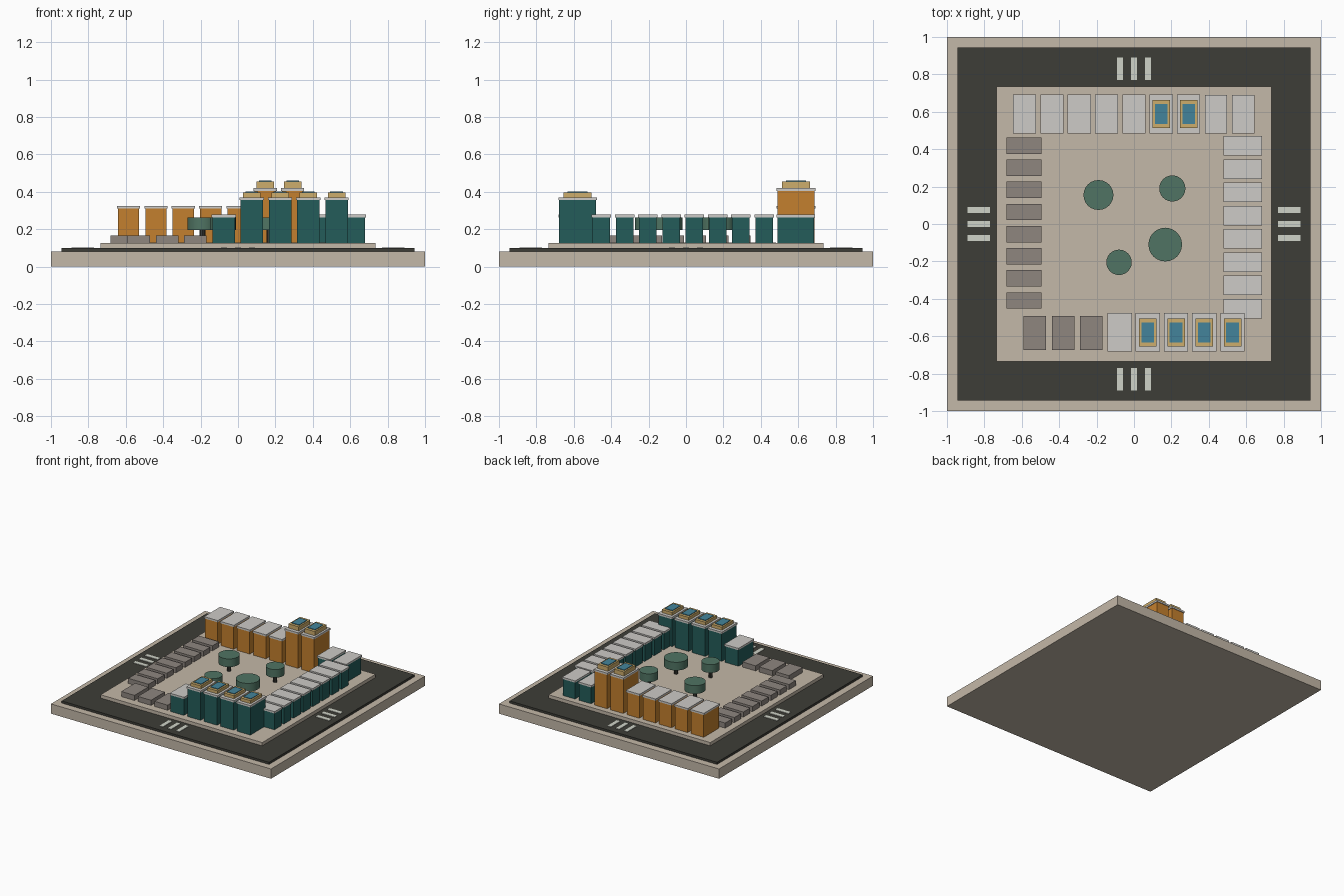
import bpy
import bmesh
from mathutils import Matrix, Vector

if "Cube" in bpy.data.objects:
    bpy.data.objects.remove(bpy.data.objects["Cube"], do_unlink=True)


def material(name, rgb):
    """Flat colour given in display values, stored as linear."""
    lin = [((c / 255 + 0.055) / 1.055) ** 2.4 for c in rgb]
    m = bpy.data.materials.new(name)
    m.use_nodes = True
    m.diffuse_color = (*lin, 1)
    m.node_tree.nodes["Principled BSDF"].inputs["Base Color"].default_value = (*lin, 1)
    return m


STONE = material("sandstone", (196, 184, 168))
ROAD = material("asphalt", (61, 61, 55))
PAINT = material("road paint", (208, 211, 200))
TEAL = material("teal wall", (36, 92, 90))
OCHRE = material("ochre wall", (196, 128, 46))
ROOF = material("pale roof", (205, 203, 199))
TAN = material("tan parapet", (206, 174, 108))
WATER = material("blue water", (68, 132, 155))
GREY = material("warm grey", (142, 134, 127))
LEAF = material("foliage green", (80, 116, 99))


def finish(name, bm, mat):
    mesh = bpy.data.meshes.new(name)
    bm.to_mesh(mesh)
    bm.free()
    mesh.materials.append(mat)
    obj = bpy.data.objects.new(name, mesh)
    bpy.context.collection.objects.link(obj)
    return obj


def box(name, x, y, w, d, z0, z1, mat):
    bm = bmesh.new()
    place = Matrix.Translation((x, y, (z0 + z1) / 2)) @ Matrix.Diagonal((w, d, z1 - z0, 1))
    bmesh.ops.create_cube(bm, size=1, matrix=place)
    return finish(name, bm, mat)


def cylinder(name, x, y, r, z0, z1, mat, sides):
    bm = bmesh.new()
    bmesh.ops.create_cone(bm, cap_ends=True, segments=sides, radius1=r, radius2=r,
                          depth=z1 - z0, matrix=Matrix.Translation((x, y, (z0 + z1) / 2)))
    return finish(name, bm, mat)


GROUND = 0.125


def house(name, x, y, w, d, top, wall):
    """Walls under a slightly overhanging flat roof."""
    box(name + "_walls", x, y, w - 0.01, d - 0.01, GROUND, top - 0.015, wall)
    box(name + "_roof", x, y, w, d, top - 0.015, top, ROOF)


def tower(name, x, y, w, d, top, wall, rise):
    """Taller house with a rooftop terrace and pool."""
    house(name, x, y, w, d, top, wall)
    box(name + "_terrace", x, y, 0.093, 0.15, top, top + rise, TAN)
    box(name + "_pool", x, y, 0.068, 0.105, top + rise, top + rise + 0.005, WATER)


# Ground layers
box("base_slab", 0, 0, 2, 2, 0, 0.08, STONE)
box("road", 0, 0, 1.885, 1.885, 0.08, 0.098, ROAD)
box("city_block", 0, 0, 1.47, 1.47, 0.098, GROUND, STONE)
box("courtyard", 0, 0, 0.96, 0.96, GROUND, GROUND + 0.004, STONE)

# Crossings on all four sides
for side in (-1, 1):
    for i in (-1, 0, 1):
        box("crossing_stripe", i * 0.075, side * 0.83, 0.032, 0.12, 0.098, 0.102, PAINT)
        box("crossing_stripe", side * 0.83, i * 0.075, 0.12, 0.032, 0.098, 0.102, PAINT)

# Front row: low sheds, one house, four towers
for i in range(8):
    x = -0.53 + i * 0.151
    if i < 3:
        box("front_shed", x, -0.583, 0.12, 0.18, GROUND, 0.167, GREY)
    elif i == 3:
        house("front_house", x, -0.58, 0.13, 0.206, 0.277, TEAL)
    else:
        tower("front_tower", x, -0.58, 0.13, 0.206, 0.37, TEAL, 0.025)

# Back row: five houses, two towers, two lower houses
for i in range(9):
    x = -0.585 + i * 0.1462
    if i < 5:
        house("back_house", x, 0.588, 0.124, 0.208, 0.325, OCHRE)
    elif i < 7:
        tower("back_tower", x, 0.588, 0.124, 0.208, 0.42, OCHRE, 0.034)
    else:
        house("back_low_house", x, 0.586, 0.12, 0.206, 0.277, TEAL)

# Side rows
for i in range(8):
    house("left_house", 0.582, 0.418 - i * 0.1243, 0.206, 0.104, 0.277, TEAL)
    box("right_shed", -0.588, 0.419 - i * 0.1183, 0.185, 0.088, GROUND, 0.167, GREY)

# Courtyard trees
for x, y, r in ((-0.19, 0.155, 0.08), (0.205, 0.19, 0.07),
                (0.167, -0.11, 0.09), (-0.08, -0.205, 0.068)):
    cylinder("tree_trunk", x, y, 0.016, GROUND, 0.195, ROAD, 10)
    crown = cylinder("tree_crown", x, y, r, 0.195, 0.262, LEAF, 24)
    for poly in crown.data.polygons:
        poly.use_smooth = abs(poly.normal.z) < 0.5
    for edge in crown.data.edges:
        a, b = (crown.data.vertices[v].co for v in edge.vertices)
        edge.use_edge_sharp = abs(a.z - b.z) < 0.001
